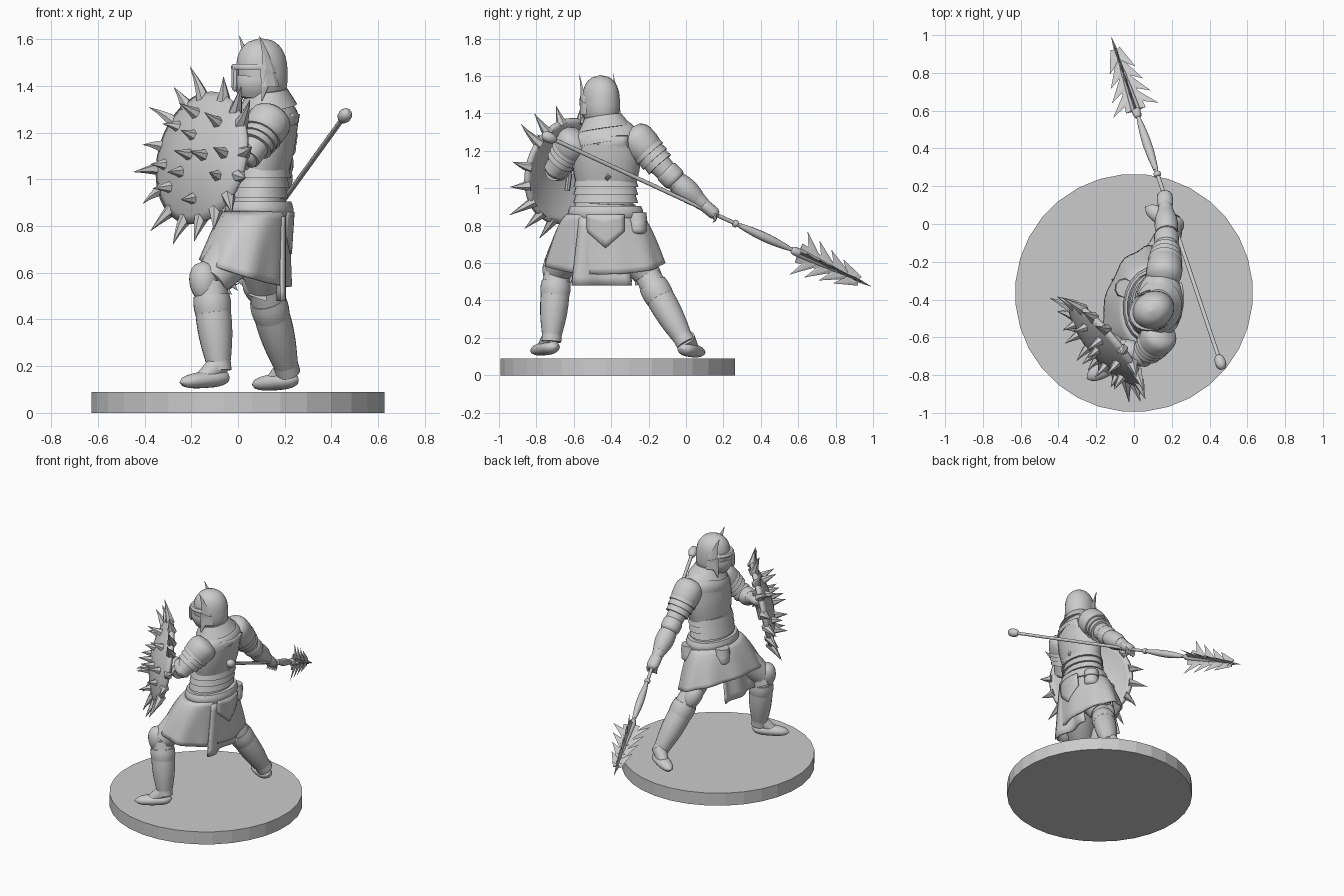
import bpy, bmesh, random
from math import sin, cos, pi, sqrt, radians
from mathutils import Vector as V

random.seed(4)
cube = bpy.data.objects.get("Cube")
if cube:
    bpy.data.objects.remove(cube)

grey = bpy.data.materials.new("plain_grey")
grey.use_nodes = True
grey.diffuse_color = (.6, .6, .6, 1)
grey.node_tree.nodes["Principled BSDF"].inputs["Base Color"].default_value = grey.diffuse_color
UP, ACROSS, BACKWARD = V((0, 0, 1)), V((.1, 1, 0)).normalized(), V((1, 0, 0))


def finish(name, bm, sharp_angle):
    bmesh.ops.recalc_face_normals(bm, faces=bm.faces[:])
    mesh = bpy.data.meshes.new(name)
    bm.to_mesh(mesh)
    bm.free()
    mesh.materials.append(grey)
    if sharp_angle:
        mesh.shade_smooth()
        mesh.set_sharp_from_angle(angle=radians(sharp_angle))
    obj = bpy.data.objects.new(name, mesh)
    bpy.context.collection.objects.link(obj)
    return obj


# Radius rules along a part, from its start to its end
def taper(start, end, bulge=0):
    return lambda t: start + (end - start) * t + bulge * sin(pi * t)


def rounded(radius, end=None, power=4):
    size = taper(radius, radius if end is None else end)
    return lambda t: size(t) * sqrt(max(0, 1 - abs(2 * t - 1) ** power))


def sweep(name, start, end, radius, side=ACROSS, flat=1, bend=V(), seg=20, steps=12, sharp_angle=40):
    """Tube between two points; flat scales the radius square to side."""
    start, end = V(start), V(end)
    axis = (end - start).normalized()
    wide = (side - axis * side.dot(axis)).normalized()
    deep = axis.cross(wide) * flat
    bm, rings = bmesh.new(), []
    for i in range(steps + 1):
        t = i / steps
        middle, r = start.lerp(end, t) + bend * t * t, max(radius(t), .001)
        turns = [2 * pi * k / seg for k in range(seg)]
        rings.append([bm.verts.new(middle + (wide * cos(a) + deep * sin(a)) * r) for a in turns])
    for low, high in zip(rings, rings[1:]):
        for k in range(seg):
            bm.faces.new((low[k], low[k - 1], high[k - 1], high[k]))
    bm.faces.new(rings[0])
    bm.faces.new(rings[-1])
    return finish(name, bm, sharp_angle)


def spike(name, root, reach, radius, side=ACROSS, flat=1, bend=V()):
    sweep(name, root - reach * .1, root + reach, taper(radius, 0), side, flat, bend, seg=6, steps=3, sharp_angle=0)


def sheet(name, place, across, down, thickness=.012):
    """Thickened grid whose points follow place(u, v)."""
    bm = bmesh.new()
    grid = [[bm.verts.new(place(i / across, j / down)) for i in range(across + 1)] for j in range(down + 1)]
    for upper, lower in zip(grid, grid[1:]):
        for i in range(across):
            bm.faces.new((upper[i], upper[i + 1], lower[i + 1], lower[i]))
    bmesh.ops.remove_doubles(bm, verts=bm.verts[:], dist=.0005)
    modifier = finish(name, bm, 40).modifiers.new("thickness", "SOLIDIFY")
    modifier.thickness, modifier.offset = thickness, 0


# Round base
sweep("base", (0, -.365, 0), (0, -.365, .09), taper(.63, .63), seg=32, steps=1, sharp_angle=0)

# Torso, breastplate, waist bands, belt and collar
pelvis, waist, chest, neck = V((.08, -.44, .7)), V((.09, -.43, .92)), V((.135, -.425, 1.25)), V((.125, -.445, 1.38))
sweep("pelvis", pelvis, waist, taper(.16, .16, .02), flat=.7)
sweep("torso", waist, chest, taper(.15, .18), flat=.65)
sweep("shoulders", chest, neck, taper(.185, .08, .02), flat=.66)
sweep("breastplate", waist.lerp(chest, .35), chest, taper(.165, .185, .01), flat=.66)
sweep("upper_breastplate", chest - UP * .01, chest.lerp(neck, .7), taper(.19, .11, .025), flat=.67)
for i in range(3):
    base = waist.lerp(chest, i * .13)
    sweep(f"waist_band_{i}", base, base + UP * .05, taper(.175, .16), flat=.72)
sweep("belt", waist - UP * .08, waist - UP * .015, taper(.195, .19, .01), flat=.73)
sweep("collar", chest.lerp(neck, .5), neck + UP * .005, taper(.145, .1), flat=.85)
for name, spot in ("front_pouch", V((-.05, -.34, .8))), ("back_pouch", V((.16, -.26, .8))):
    sweep(name, spot - UP * .05, spot + UP * .04, rounded(.05), seg=10)
    sweep(name + "_flap", spot + UP * .02, spot + UP * .07, taper(.054, .048), seg=10)


# Skirt, hanging cloths and pointed back guards
def skirt(u, v):
    turn, spread = u * 2 * pi, v ** .7
    fold = 1 + .03 * v * sin(9 * turn)
    x = .08 + spread * .05 * (sin(turn) - 1) + (.135 + .05 * spread) * cos(turn) * fold
    y = -.44 + (.195 + .12 * spread) * sin(turn) * fold
    return V((x, y, .86 - v * (.26 + .06 * cos(turn))))


def hanging(x, swing, drop):
    def place(u, v):
        width = .24 + .08 * v
        return V((x + swing * v + .015 * sin(u * 9), -.45 + width * (u - .5), .84 - v * drop))
    return place


def pointed(top, width, height, lean):
    def place(u, v):
        offset = width * (u - .5)
        wrap = BACKWARD * (lean * v + 1.8 * offset * offset)
        return top + ACROSS * offset - wrap - UP * height * v * (1 - abs(u - .5))
    return place


sheet("skirt", skirt, 48, 10)
sheet("back_cloth", hanging(.185, 0, .36), 10, 8)
sheet("front_cloth", hanging(-.06, -.06, .34), 10, 8)
sheet("back_tab", pointed(V((.235, -.43, .86)), .2, .18, .01), 8, 4)
sheet("back_guard", pointed(V((.258, -.42, 1.28)), .22, .24, .04), 8, 4)

# Legs
legs = {"left": (V((.06, -.52, .78)), V((-.12, -.69, .56)), V((-.08, -.72, .18)), V((-.25, -.82, .13))),
        "right": (V((.1, -.36, .78)), V((.11, -.21, .54)), V((.215, 0, .17)), V((.06, .09, .12)))}
for name, (hip, knee, ankle, toe) in legs.items():
    front = toe - ankle
    front.z = 0
    front.normalize()
    outward = front.cross(UP) * (1 if name == "left" else -1)
    shin = (ankle - knee).normalized()
    sweep(name + "_thigh", hip, knee, taper(.11, .075, .01), front)
    sweep(name + "_shin", knee, ankle, taper(.066, .045, .02), front)
    sweep(name + "_shin_guard", knee.lerp(ankle, .15), knee.lerp(ankle, .35), taper(.077, .077, .004), front)
    sweep(name + "_ankle_cuff", knee.lerp(ankle, .88), ankle, taper(.053, .053), front)
    cap = knee + front * .035
    sweep(name + "_knee_cap", cap - shin * .09 - front * .01, cap + shin * .09, rounded(.07, .055, 2), front)
    spike(name + "_knee_wing", knee + outward * .07 + shin * .04, UP * .13 - front * .04, .05, front, .25)
    heel = ankle - front * .05
    heel.z = toe.z + .025
    sweep(name + "_boot", heel, toe, rounded(.056, .04, 3), outward, .75)
    sweep(name + "_instep", ankle + UP * .03, heel.lerp(toe, .55), taper(.048, .035), outward)

# Arms with layered shoulder guards and gauntlets
arms = {"left": (V((.13, -.6, 1.24)), V((.04, -.71, 1.09)), V((-.1, -.63, 1.12))),
        "right": (V((.16, -.25, 1.25)), V((.175, -.08, 1.06)), V((.165, .11, .9)))}
for name, (shoulder, elbow, hand) in arms.items():
    reach = (hand - elbow).normalized()
    sweep(name + "_upper_arm", shoulder, elbow, taper(.075, .055), BACKWARD)
    sweep(name + "_forearm", elbow, hand, taper(.052, .032, .01), BACKWARD)
    sweep(name + "_gauntlet", elbow.lerp(hand, .18), elbow.lerp(hand, .75), taper(.058, .045, .01), BACKWARD)
    sweep(name + "_elbow_guard", elbow.lerp(shoulder, .25), elbow.lerp(hand, .2), rounded(.066), BACKWARD)
    sweep(name + "_shoulder_cap", shoulder.lerp(elbow, -.35), shoulder.lerp(elbow, .5), rounded(.1, .09, 3), BACKWARD)
    for i in range(3):
        t, size = .15 + i * .15, .086 - i * .006
        sweep(f"{name}_shoulder_band_{i}", shoulder.lerp(elbow, t), shoulder.lerp(elbow, t + .2),
              taper(size, size + .005), BACKWARD)
    sweep(name + "_hand", hand - reach * .04, hand + reach * .08, rounded(.042), BACKWARD, .8)
    for i in range(4):
        knuckle = hand + reach * .05 + BACKWARD * (i - 1.5) * .02
        sweep(f"{name}_finger_{i}", knuckle, knuckle + reach * .04 - UP * .05, taper(.012, .008), BACKWARD,
              bend=reach * -.04, seg=8)

# Helmet with brow band, face guard and side wings
face, ear = V((-.9, -.43, 0)).normalized(), V((-.43, .9, 0)).normalized()
head = V((.085, -.463, 1.455))
sweep("helmet", head - UP * .14 - face * .03, head + UP * .15 - face * .01, rounded(.098, None, 2.6), ear, 1.15,
      seg=24, steps=24)
sweep("brow_band", head + UP * .015, head + UP * .04, taper(.1, .096, .004), ear, 1.16, seg=24)
sweep("face_guard", head - UP * .11 + face * .01, head - UP * .02, taper(.06, .09, .01), ear, 1.2, seg=24)
sweep("nose_guard", head + face * .108 + UP * .04, head + face * .11 - UP * .08, rounded(.016), ear, seg=8)
for name, outside in ("left", -ear), ("right", ear):
    temple = head + outside * .1
    spike(name + "_helmet_wing", temple - UP * .04 - face * .01, UP * .2, .045, face, .25, face * .05)
    spike(name + "_cheek_plate", temple, face * .03 - UP * .12, .04, face, .25)

# Shield dome, grip and spikes
outward = V((-.74, -.64, .2)).normalized()
level = UP.cross(outward).normalized()
rise = outward.cross(level)
centre, rim = V((-.15, -.635, 1.09)), .285


def shield(u, v):
    spoke = level * cos(u * 2 * pi) + rise * sin(u * 2 * pi)
    return centre + spoke * rim * v + outward * .07 * (1 - v * v)


sheet("shield", shield, 36, 8, .025)
sweep("shield_grip", centre - outward * .02 - rise * .1, centre - outward * .02 + rise * .1, taper(.015, .015), seg=8)
for row, (count, spread, size) in enumerate([(16, .96, .12), (8, .65, .09), (3, .3, .08), (1, 0, .08)]):
    for i in range(count):
        u = (i + random.uniform(-.2, .2)) / count + spread
        root = shield(u, spread)
        spoke = (root - centre).normalized()
        lean = outward * .4 + spoke if row == 0 else outward + spoke * spread * .5
        spike(f"shield_spike_{row}_{i}", root, lean.normalized() * size * random.uniform(.75, 1.25), .032,
              level + rise * .3, bend=outward.cross(spoke) * random.uniform(0, .03))

# Spear shaft, grip and barbed head
butt, tip = V((.47, -.77, 1.29)), V((-.12, .99, .475))
along = (tip - butt).normalized()
for name, start, end, radius in (("shaft", .01, .8, taper(.011, .011)), ("pommel", 0, .045, rounded(.032, .028, 2)),
                                 ("ring", .58, .595, rounded(.02)), ("grip", .6, .75, taper(.013, .013, .012)),
                                 ("socket", .755, .81, rounded(.024)), ("blade", .78, 1, taper(.026, 0))):
    sweep("spear_" + name, butt.lerp(tip, start), butt.lerp(tip, end), radius, UP, seg=10)
level = along.cross(UP).normalized()
for i, out in enumerate([level, -level, level.cross(along), along.cross(level)]):
    spike(f"spear_fin_{i}", butt.lerp(tip, .8), (tip - butt) * .2, .055, out, .15)
    for j in range(4):
        root = butt.lerp(tip, .95 - j * .04)
        spike(f"spear_barb_{i}_{j}", root, out * (.07 + j * .018) - along * .1, .04, along, .2)
